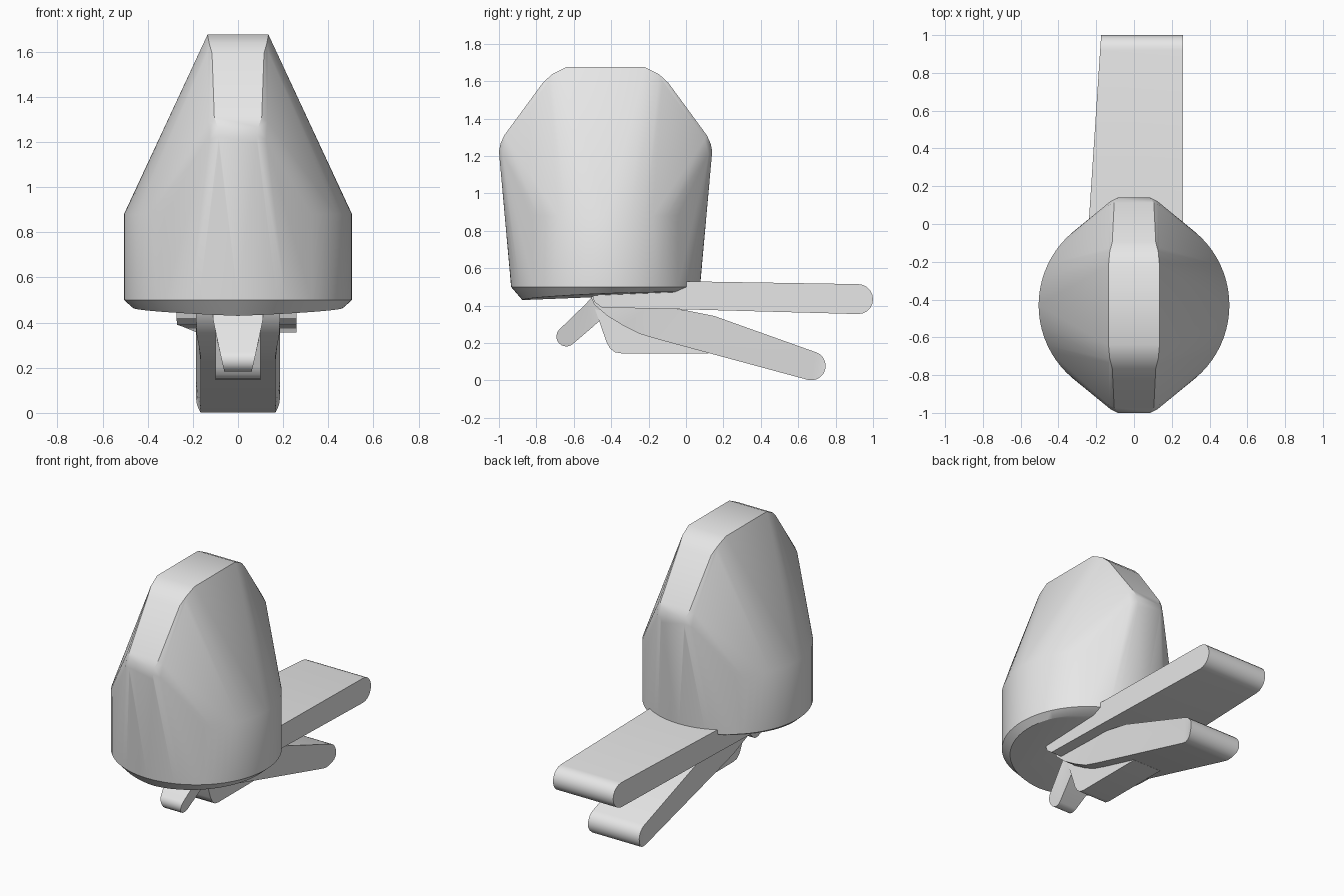
import bpy, bmesh, math

cube = bpy.data.objects.get("Cube")
if cube:
    bpy.data.objects.remove(cube, do_unlink=True)

grey = bpy.data.materials.new("light_grey")
grey.use_nodes = True
grey.diffuse_color = (0.8, 0.8, 0.8, 1)
grey.node_tree.nodes["Principled BSDF"].inputs["Base Color"].default_value = (0.8, 0.8, 0.8, 1)


def finish(bm, name):
    bmesh.ops.recalc_face_normals(bm, faces=bm.faces[:])
    mesh = bpy.data.meshes.new(name)
    bm.to_mesh(mesh)
    bm.free()
    mesh.materials.append(grey)
    ob = bpy.data.objects.new(name, mesh)
    bpy.context.collection.objects.link(ob)
    bpy.ops.object.select_all(action='DESELECT')
    ob.select_set(True)
    bpy.context.view_layer.objects.active = ob
    bpy.ops.object.shade_smooth_by_angle(angle=math.radians(30))
    return ob


def arc(y, z, r, start, end, n=10):
    """Points of an arc in the side plane, angles in degrees."""
    return [(y + r * math.cos(math.radians(start + (end - start) * i / n)),
             z + r * math.sin(math.radians(start + (end - start) * i / n)))
            for i in range(n + 1)]


def lever(name, profile, left, right):
    """Side profile extruded across x; left and right give x for each point."""
    bm = bmesh.new()
    a = [bm.verts.new((left(y, z), y, z)) for y, z in profile]
    b = [bm.verts.new((right(y, z), y, z)) for y, z in profile]
    n = len(profile)
    for i in range(n):
        j = (i + 1) % n
        bm.faces.new((a[i], a[j], b[j], b[i]))
    caps = [bm.faces.new(a), bm.faces.new(b)]
    bmesh.ops.triangulate(bm, faces=caps)
    return finish(bm, name)


# Body: round base blended into a narrow faceted ridge
CY, R = -0.43, 0.505
bm = bmesh.new()
N = 72
for i in range(N):
    c, s = math.cos(2 * math.pi * i / N), math.sin(2 * math.pi * i / N)
    for z in (0.5, 0.88):
        bm.verts.new((R * c, CY + R * s, z))
    # chamfered, slightly keeled underside
    x, y = 0.465 * c, CY + 0.445 * s
    bm.verts.new((x, y, 0.43 + 0.04 * (y + 0.87) + 0.037 * abs(x)))
# half ridge: offset from the centre line, height, half width
ridge = [(0.21, 1.675, 0.135), (0.285, 1.638, 0.128), (0.335, 1.592, 0.115),
         (0.542, 1.31, 0.105), (0.562, 1.265, 0.09), (0.57, 1.225, 0.085), (0.567, 1.19, 0.085),
         (0.305, 1.6, 0.133), (0.53, 1.29, 0.13), (0.55, 1.21, 0.125)]
for off, z, w in ridge:
    for sy in (-1, 1):
        for sx in (-1, 1):
            bm.verts.new((sx * w, CY + sy * off, z))
res = bmesh.ops.convex_hull(bm, input=bm.verts[:])
loose = [v for v in bm.verts if not v.link_faces]
bmesh.ops.delete(bm, geom=loose, context='VERTS')
bmesh.ops.dissolve_limit(bm, angle_limit=math.radians(0.4), verts=bm.verts[:], edges=bm.edges[:])
finish(bm, "body")

# Large upper lever, one side tapering towards the tip
lever("upper_lever",
      [(-0.5, 0.45), (-0.49, 0.42), (-0.45, 0.39), (0.0, 0.38)]
      + arc(0.92, 0.435, 0.08, -90, 90)
      + [(0.0, 0.53), (-0.3, 0.53)],
      lambda y, z: -0.24 + 0.066 * y,
      lambda y, z: 0.26)


# Lower lever with chamfered underside edges
def lower_half(y, z):
    d = z - (0.22 - 0.265 * (y + 0.15))
    return 0.165 + 0.02 * max(0.0, min(1.0, d / 0.06))


lever("lower_lever",
      [(-0.51, 0.45), (-0.49, 0.405), (-0.42, 0.345), (-0.33, 0.29), (-0.25, 0.25), (-0.15, 0.22)]
      + arc(0.67, 0.078, 0.077, -105, 73)
      + [(0.15, 0.345), (0.0, 0.375), (-0.2, 0.4)],
      lambda y, z: -lower_half(y, z), lower_half)

# Short central block under the lower lever
lever("centre_block",
      [(-0.5, 0.42), (-0.455, 0.31), (-0.425, 0.205), (-0.405, 0.17), (-0.38, 0.151),
       (-0.345, 0.145), (0.12, 0.145), (0.05, 0.22), (-0.3, 0.4)],
      lambda y, z: -0.1, lambda y, z: 0.1)


# Front trigger, narrower at its tip
def trigger_half(y, z):
    return 0.06 + 0.05 * max(0.0, min(1.0, (z - 0.18) / 0.22))


lever("front_trigger",
      [(-0.44, 0.45), (-0.455, 0.325), (-0.5, 0.285)]
      + arc(-0.64, 0.235, 0.053, -50, -220)
      + [(-0.535, 0.41), (-0.5, 0.45)],
      lambda y, z: -trigger_half(y, z), trigger_half)
